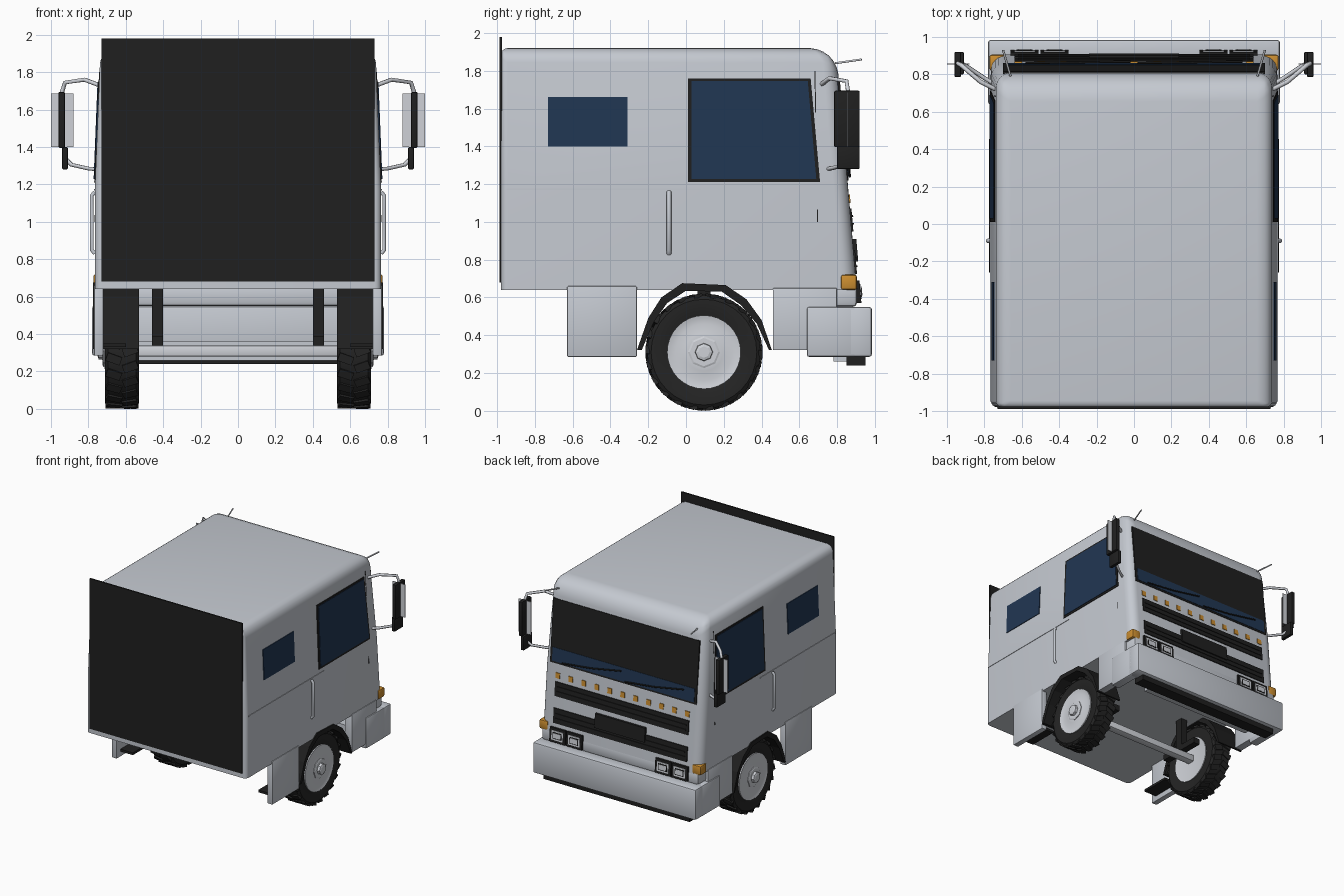
import bpy, bmesh, math
from mathutils import Vector, Matrix

if "Cube" in bpy.data.objects:
    bpy.data.objects.remove(bpy.data.objects["Cube"])

def mat(name, r, g, b):
    m = bpy.data.materials.new(name)
    m.diffuse_color = (r, g, b, 1)
    m.use_nodes = True
    m.node_tree.nodes["Principled BSDF"].inputs["Base Color"].default_value = m.diffuse_color
    return m

GREY = mat("body grey", .56, .59, .64)
BLACK = mat("black trim", .014, .014, .014)
TIRE = mat("tire rubber", .018, .018, .018)
BLUE = mat("blue glass", .015, .037, .085)
ORANGE = mat("amber lamp", .6, .27, .03)
CHROME = mat("light metal", .62, .64, .68)

def finish(name, bm, m, smooth=False):
    bmesh.ops.recalc_face_normals(bm, faces=bm.faces[:])
    me = bpy.data.meshes.new(name)
    bm.to_mesh(me)
    bm.free()
    ob = bpy.data.objects.new(name, me)
    bpy.context.collection.objects.link(ob)
    me.materials.append(m)
    if smooth:
        bpy.ops.object.select_all(action='DESELECT')
        ob.select_set(True)
        bpy.context.view_layer.objects.active = ob
        bpy.ops.object.shade_smooth_by_angle(angle=math.radians(35))
    return ob

def box(name, x, y, z, m, bevel=0):
    bm = bmesh.new()
    bmesh.ops.create_cube(bm, size=1)
    for v in bm.verts:
        v.co = Vector([(a[0] + a[1]) / 2 + c * (a[1] - a[0]) for a, c in zip((x, y, z), v.co)])
    if bevel:
        bmesh.ops.bevel(bm, geom=bm.edges[:], offset=bevel, segments=2, profile=.5, affect='EDGES')
    return finish(name, bm, m, bevel > 0)

def prism(name, a, b, m):
    """Solid between two matching rings of points."""
    bm = bmesh.new()
    ra, rb = [[bm.verts.new(p) for p in r] for r in (a, b)]
    n = len(ra)
    bm.faces.new(ra)
    bm.faces.new(rb[::-1])
    for i in range(n):
        j = (i + 1) % n
        bm.faces.new((ra[i], ra[j], rb[j], rb[i]))
    return finish(name, bm, m)

def front_y(z):
    return .905 - .0856 * (z - .64)

def side_x(z):
    return .765 - .04 * max(0, z - 1.18)

def front_plate(name, x0, x1, z0, z1, out, m):
    q = [(x0, z0), (x1, z0), (x1, z1), (x0, z1)]
    return prism(name, *[[(x, front_y(z) + d, z) for x, z in q] for d in (-.02, out)], m)

def side_plate(name, s, q, out, m):
    return prism(name, *[[(s * (side_x(z) + d), y, z) for y, z in q] for d in (-.01, out)], m)

def tube(name, pts, r, m):
    cu = bpy.data.curves.new(name, 'CURVE')
    cu.dimensions = '3D'
    cu.bevel_depth, cu.bevel_resolution, cu.use_fill_caps = r, 1, True
    sp = cu.splines.new('POLY')
    sp.points.add(len(pts) - 1)
    for p, c in zip(sp.points, pts):
        p.co = (*c, 1)
    cu.materials.append(m)
    ob = bpy.data.objects.new(name, cu)
    bpy.context.collection.objects.link(ob)

def lathe_x(name, prof, cx, s, n, m, smooth=True):
    """Spin an (x offset, radius) profile round the wheel axis."""
    bm = bmesh.new()
    rings = []
    for dx, r in prof:
        rings.append([bm.verts.new((s * (cx + dx), .095 + r * math.cos(2 * math.pi * k / n),
                                    .31 + r * math.sin(2 * math.pi * k / n))) for k in range(n)])
    for a, b in zip(rings, rings[1:]):
        for k in range(n):
            bm.faces.new((a[k], a[(k + 1) % n], b[(k + 1) % n], b[k]))
    bm.faces.new(rings[0])
    bm.faces.new(rings[-1])
    return finish(name, bm, m, smooth)

# cab shell: three stacked rings, rounded on roof and corner edges
bm = bmesh.new()
rings = []
for z in (.64, 1.18, 1.92):
    x, f = side_x(z), front_y(z)
    rings.append([bm.verts.new(p) for p in ((-x, -.98, z), (x, -.98, z), (x, f, z), (-x, f, z))])
for a, b in zip(rings, rings[1:]):
    for k in range(4):
        bm.faces.new((a[k], a[(k + 1) % 4], b[(k + 1) % 4], b[k]))
bm.faces.new(rings[0])
bm.faces.new(rings[2])
cab = finish("cab_shell", bm, GREY)
att = cab.data.attributes.new("bevel_weight_edge", 'FLOAT', 'EDGE')
for e in cab.data.edges:
    p, q = [cab.data.vertices[i].co for i in e.vertices]
    w = 0
    if abs(p.z - q.z) > .1:
        w = .55 if p.y > 0 else .25
    elif p.z > 1.9:
        w = 1 if min(p.y, q.y) > 0 else (.25 if max(p.y, q.y) < 0 else .55)
    att.data[e.index].value = w
bv = cab.modifiers.new("round", 'BEVEL')
bv.limit_method, bv.width, bv.segments = 'WEIGHT', .14, 6
bpy.context.view_layer.objects.active = cab
cab.select_set(True)
bpy.ops.object.modifier_apply(modifier="round")
bpy.ops.object.shade_smooth_by_angle(angle=math.radians(35))

# rear panel, lower front and bumper
box("rear_panel", (-.73, .73), (-.988, -.975), (.68, 1.98), BLACK)
box("front_valance", (-.75, .75), (.69, .905), (.55, .66), GREY, .02)
box("bumper", (-.78, .78), (.86, .985), (.285, .55), GREY, .015)
box("bumper_lip", (-.70, .70), (.85, .95), (.24, .29), BLACK)
box("bumper_back_step", (-.54, .54), (.78, .87), (.26, .36), GREY)

# windscreen, wipers, amber row, grilles
front_plate("windscreen", -.70, .70, 1.22, 1.755, .005, BLACK)
front_plate("windscreen_lower_glass", -.68, .68, 1.235, 1.35, .008, BLUE)
for x in (-.3, .3):
    tube("wiper", [(x + .28, front_y(1.24) + .014, 1.24), (x, front_y(1.27) + .014, 1.27),
                   (x - .28, front_y(1.32) + .014, 1.32)], .006, BLACK)
for k in range(11):
    x = -.62 + .124 * k
    front_plate("amber_marker", x - .02, x + .02, 1.10, 1.145, .006, ORANGE)
front_plate("upper_grille", -.64, .64, .95, 1.07, .008, BLACK)
front_plate("lower_grille", -.64, .64, .725, .85, .008, BLACK)
front_plate("grille_centre", -.24, .24, .79, .91, .02, BLACK)
for z in (.99, 1.03, .765, .805):
    front_plate("grille_slat", -.62, .62, z - .005, z + .005, .014, BLACK)

for s in (-1, 1):
    # headlamps and corner lamps
    for x in (.425, .585):
        front_plate("headlamp_frame", s * x - .075, s * x + .075, .57, .69, .018, BLACK)
        front_plate("headlamp_rim", s * x - .055, s * x + .055, .59, .67, .022, CHROME)
        front_plate("headlamp_inner", s * x - .042, s * x + .042, .603, .657, .025, BLACK)
        front_plate("headlamp_glass", s * x - .035, s * x + .035, .61, .65, .027, CHROME)
    box("corner_lamp", sorted((s * .69, s * .773)), (.82, .905), (.64, .72), ORANGE, .012)

    # side windows and door details
    side_plate("door_window_frame", s, [(.01, 1.21), (.71, 1.21), (.66, 1.76), (.01, 1.76)], .005, BLACK)
    side_plate("door_window", s, [(.03, 1.228), (.69, 1.228), (.645, 1.745), (.03, 1.745)], .009, BLUE)
    side_plate("sleeper_window", s, [(-.73, 1.4), (-.31, 1.4), (-.31, 1.66), (-.73, 1.66)], .006, BLUE)
    side_plate("side_crease", s, [(-.95, 1.168), (.08, 1.168), (.08, 1.176), (-.95, 1.176)], .004, GREY)
    side_plate("door_edge", s, [(.695, 1.0), (.70, 1.0), (.685, 1.8), (.68, 1.8)], .002, BLACK)
    tube("grab_bar", [(s * .765, -.09, .83), (s * .782, -.09, .85), (s * .782, -.09, 1.14),
                      (s * .765, -.09, 1.16)], .012, GREY)

    # skirts, bumper ends, step
    box("rear_skirt", sorted((s * .72, s * .77)), (-.63, -.26), (.285, .66), GREY, .006)
    box("front_skirt", sorted((s * .70, s * .77)), (.46, .80), (.32, .65), GREY, .006)
    box("bumper_end", sorted((s * .70, s * .78)), (.64, .90), (.285, .55), GREY, .012)
    box("step_plate", sorted((s * .60, s * .74)), (-.58, -.32), (.33, .35), BLACK)

    # wheel arch: bent strip
    arc = [(-.26, .32), (-.20, .49), (-.13, .60), (-.02, .675), (.21, .665), (.32, .59), (.40, .48), (.455, .32)]
    inn = [(-.235, .32), (-.17, .47), (-.10, .57), (0, .635), (.19, .63), (.29, .56), (.375, .46), (.44, .32)]
    ring = arc + inn[::-1]
    prism("wheel_arch", [(s * .53, y, z) for y, z in ring], [(s * .775, y, z) for y, z in ring], BLACK)

    # wheel: tire, rim, hub, tread
    lathe_x("tire", [(-.085, .19), (-.09, .28), (-.075, .30), (.075, .30), (.09, .28), (.09, .21), (.08, .19)],
            .62, s, 32, TIRE)
    lathe_x("rim", [(-.088, .18), (-.092, .195), (.092, .195), (.088, .18), (.084, .15), (.092, .10), (.094, .085)],
            .62, s, 32, CHROME)
    lathe_x("hub", [(0, .085), (.10, .085), (.104, .075)], .62, s, 8, CHROME, False)
    lathe_x("hub_cap", [(.1, .048), (.125, .045), (.13, .03)], .62, s, 8, CHROME, False)
    bm = bmesh.new()
    for k in range(44):
        t = 2 * math.pi * k / 44
        side = 1 if k % 2 else -1
        M = (Matrix.Translation((s * .62, .095, .31)) @ Matrix.Rotation(t, 4, 'X')
             @ Matrix.Translation((side * .044, 0, .299)) @ Matrix.Rotation(side * .35, 4, 'Z')
             @ Matrix.Diagonal((.08, .045, .02, 1)))
        bmesh.ops.create_cube(bm, size=1, matrix=M)
    finish("tire_tread", bm, TIRE)
    box("leaf_spring", sorted((s * .40, s * .46)), (-.10, .29), (.34, .39), BLACK)
    box("spring_hanger", sorted((s * .40, s * .46)), (.06, .13), (.38, .64), BLACK)

    # mirrors
    box("mirror_housing", sorted((s * .925, s * .96)), (.785, .92), (1.395, 1.695), BLACK, .008)
    box("mirror_lower", sorted((s * .91, s * .94)), (.80, .92), (1.28, 1.40), BLACK, .006)
    box("mirror_glass", sorted((s * .88, s * 1.0)), (.853, .859), (1.40, 1.685), CHROME)
    tube("mirror_arm_top", [(s * .74, .72, 1.73), (s * .82, .76, 1.76), (s * .925, .85, 1.745),
                            (s * .945, .86, 1.68)], .012, CHROME)
    tube("mirror_arm_low", [(s * .75, .75, 1.28), (s * .80, .78, 1.285), (s * .89, .84, 1.305),
                            (s * .925, .86, 1.34)], .011, CHROME)
    tube("roof_whisker", [(s * .66, .79, 1.84), (s * .70, .93, 1.86)], .006, CHROME)

# axle
box("axle", (-.55, .55), (.06, .13), (.28, .34), CHROME, .01)
